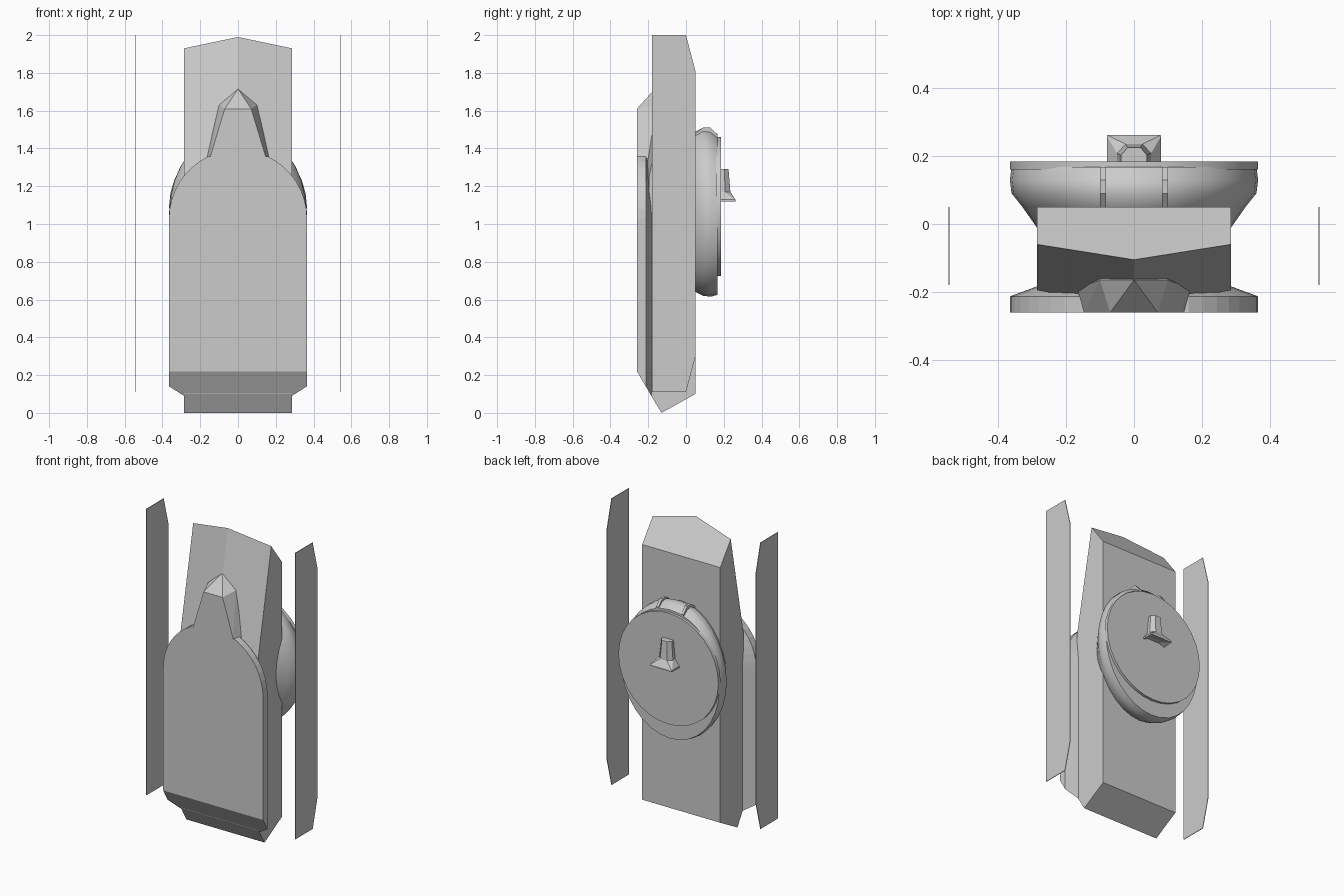
import bpy, bmesh
from math import sin, cos, pi, radians
from mathutils import Vector

if "Cube" in bpy.data.objects:
    bpy.data.objects.remove(bpy.data.objects["Cube"])


def finish(name, bm, smooth=None):
    bmesh.ops.recalc_face_normals(bm, faces=bm.faces[:])
    me = bpy.data.meshes.new(name)
    bm.to_mesh(me)
    bm.free()
    ob = bpy.data.objects.new(name, me)
    bpy.context.collection.objects.link(ob)
    if smooth:
        bpy.ops.object.select_all(action='DESELECT')
        ob.select_set(True)
        bpy.context.view_layer.objects.active = ob
        bpy.ops.object.shade_smooth_by_angle(angle=radians(smooth))
    return ob


def hull(name, pts):
    """Convex solid; every point is mirrored over x = 0."""
    bm = bmesh.new()
    for p in {(s * x, y, z) for x, y, z in pts for s in (1, -1)}:
        bm.verts.new(p)
    res = bmesh.ops.convex_hull(bm, input=bm.verts[:])
    junk = [g for g in res["geom_interior"] if isinstance(g, bmesh.types.BMVert)]
    bmesh.ops.delete(bm, geom=junk, context='VERTS')
    bmesh.ops.dissolve_limit(bm, angle_limit=radians(1), verts=bm.verts[:], edges=bm.edges[:])
    return finish(name, bm)


def loft(name, rings, smooth=None, cut=None):
    """Skin closed rings of equal length, cap both ends, optionally cut by a plane."""
    bm = bmesh.new()
    loops = [[bm.verts.new(p) for p in r] for r in rings]
    n = len(loops[0])
    for a, b in zip(loops, loops[1:]):
        for i in range(n):
            j = (i + 1) % n
            bm.faces.new((a[i], a[j], b[j], b[i]))
    bm.faces.new(loops[0])
    bm.faces.new(loops[-1])
    if cut:
        bmesh.ops.bisect_plane(bm, geom=bm.verts[:] + bm.edges[:] + bm.faces[:],
                               plane_co=cut[0], plane_no=Vector(cut[1]).normalized(), clear_outer=True)
        bmesh.ops.holes_fill(bm, edges=[e for e in bm.edges if e.is_boundary], sides=0)
    return finish(name, bm, smooth)


# Main body: slab with leaning ridged front, sloped top and wedge foot
hull("main_body", [(.285, .05, .1), (.285, .05, 1.785), (.285, -.06, 1.93), (0, -.105, 1.99),
                   (0, -.245, 1.29), (.285, -.195, 1.25), (.285, -.19, .1), (.285, -.13, 0)])


# Front plate: arched outline, chamfered at the back, foot cut along the wedge
def arch(y, k):
    half = [(.365 * k, 0)] + [(.365 * k * cos(a), 1.03 + .363 * k * sin(a))
                              for a in [radians(d) for d in range(0, 65, 8)]]
    pts = half + [(-x, z) for x, z in reversed(half)]
    return [(x, y, z) for x, z in pts]


loft("front_plate", [arch(-.26, 1), arch(-.213, 1), arch(-.183, .78)],
     cut=((0, -.13, 0), (0, -.22, -.13)))

# Tapered spike above the plate
hull("front_spike", [(.147, -.26, 1.355), (.07, -.26, 1.61), (.167, -.19, 1.35),
                     (.1, -.165, 1.63), (0, -.165, 1.715), (.14, -.2, 1.28), (.09, -.13, 1.5)])

# Thin free-standing side panels
side = [(-.18, 2), (0, 2), (.05, 1.81), (.05, .3), (0, .11), (-.18, .11)]
for label, s in (("left", -1), ("right", 1)):
    loft(label + "_side_panel", [[(s * x, y, z) for y, z in side] for x in (.542, .546)])


# Round rear housing and its flat cover
def oval(y, rx, z0, z1, n=32):
    c, r = (z0 + z1) / 2, (z1 - z0) / 2
    return [(rx * cos(2 * pi * i / n), y, c + r * sin(2 * pi * i / n)) for i in range(n)]


loft("rear_housing", [oval(-.01, .286, .68, 1.44), oval(.05, .328, .64, 1.49),
                      oval(.09, .36, .62, 1.51), oval(.13, .365, .615, 1.505),
                      oval(.167, .36, .625, 1.475)], smooth=40)
loft("rear_cover", [oval(.16, .365, .725, 1.46), oval(.184, .365, .725, 1.46)], smooth=40)

# Two small lugs over the top of the housing
for label, s in (("left", -1), ("right", 1)):
    loft(label + "_housing_lug",
         [[(s * x, y, z) for y, z in ((.05, 1.4), (.05, 1.48), (.09, 1.51), (.13, 1.51), (.168, 1.47), (.168, 1.4))]
          for x in (.083, .1)])


# Rear knob: half-octagon post flaring into a square foot
def post(w, d, z, c):
    return [(w, .18, z), (w, .18 + d * c, z), (w * c, .18 + d, z),
            (-w * c, .18 + d, z), (-w, .18 + d * c, z), (-w, .18, z)]


loft("rear_knob", [post(.038, .045, 1.29, .5), post(.05, .055, 1.17, .5),
                   post(.08, .081, 1.13, .97), post(.08, .081, 1.12, .97), post(.045, .03, 1.135, .6)])
